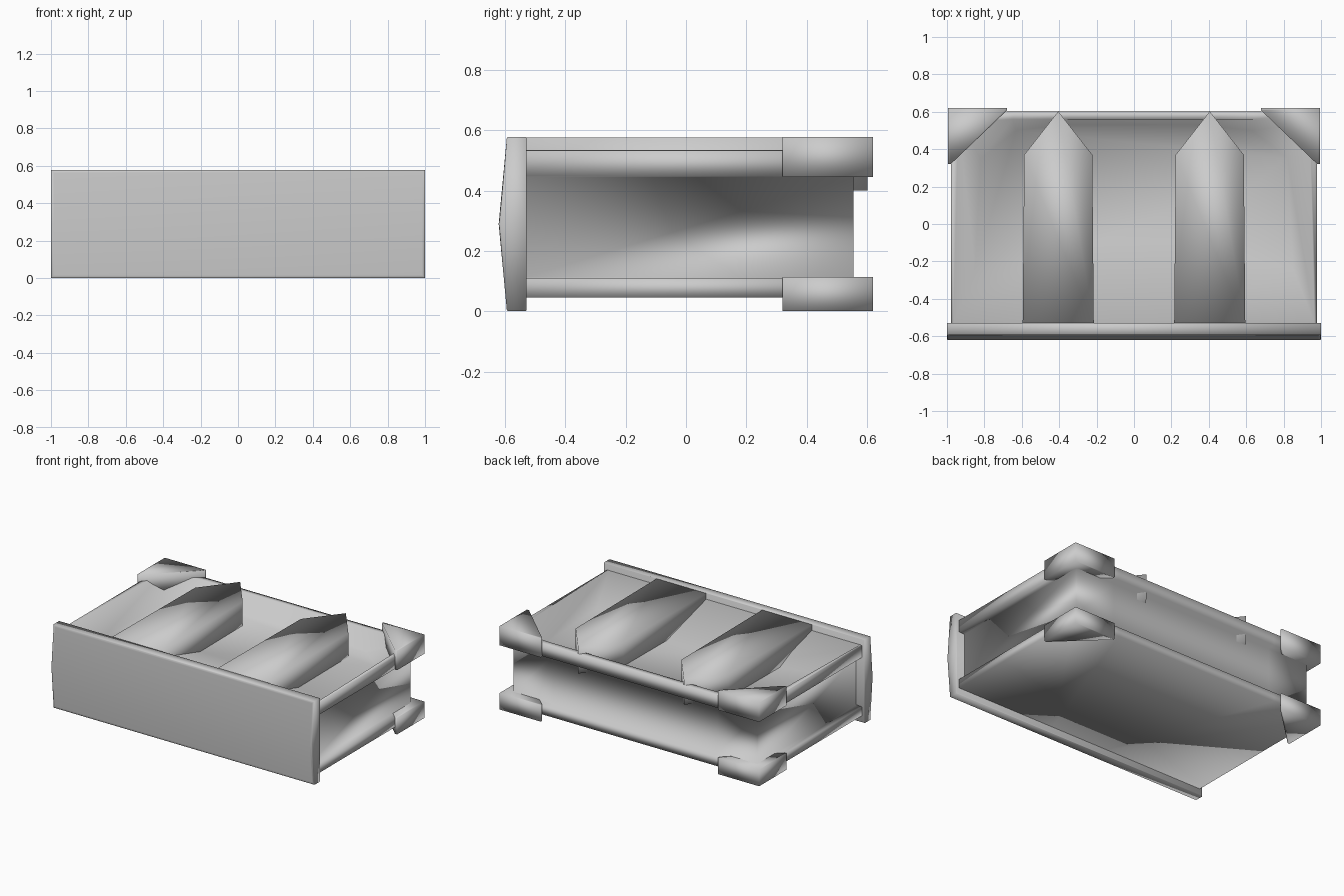
import bpy, bmesh

if "Cube" in bpy.data.objects:
    bpy.data.objects.remove(bpy.data.objects["Cube"])


def make(name, rings):
    """Skin a list of equal-length vertex rings, cap both ends, smooth it."""
    bm = bmesh.new()
    loops = [[bm.verts.new(p) for p in r] for r in rings]
    for a, b in zip(loops, loops[1:]):
        n = len(a)
        for i in range(n):
            bm.faces.new((a[i], a[(i + 1) % n], b[(i + 1) % n], b[i]))
    bm.faces.new(loops[0][::-1])
    bm.faces.new(loops[-1])
    bmesh.ops.recalc_face_normals(bm, faces=bm.faces)
    me = bpy.data.meshes.new(name)
    bm.to_mesh(me)
    bm.free()
    ob = bpy.data.objects.new(name, me)
    bpy.context.collection.objects.link(ob)
    for p in me.polygons:
        p.use_smooth = True
    return ob


def ring(pts, z):
    return [(x, y, z) for x, y in pts]


def mirrored(half):
    """Complete an outline from its right half (front to back)."""
    return half + [(-x, y) for x, y in reversed(half)]


# Front panel: softly rounded rim and a slight bulge across its face
def panel_ring(inset, y, bulge):
    x, lo, hi = 1 - inset, inset, .578 - inset
    return [(-x, y, lo), (x, y, lo), (x, y - bulge, .289), (x, y, hi),
            (-x, y, hi), (-x, y - bulge, .289)]


make("front_panel", [panel_ring(.003, -.528, 0), panel_ring(0, -.531, 0),
                     panel_ring(0, -.590, .025), panel_ring(.004, -.594, .025),
                     panel_ring(.016, -.595, .026)])

# Body: flanges and grooved sides as one smooth skin, with a sunken sloping top
outer = mirrored([(.22, -.535), (.978, -.535), (.978, .605), (.63, .605), (.35, .605)])
core = mirrored([(.22, -.535), (.935, -.535), (.935, .555), (.63, .555), (.35, .555)])
rim = mirrored([(.22, -.53), (.965, -.53), (.94, .54), (.65, .56), (.35, .56)])
floor = mirrored([(.22, -.10), (.85, -.24), (.82, .35), (.63, .50), (.35, .53)])
make("body", [ring(outer, .045), ring(outer, .108), ring(core, .112),
              ring(core, .445), ring(outer, .449), ring(outer, .532),
              ring(rim, .535), ring(floor, .41)])

# Pointed ribs across the top
for side, label in ((-1, "left"), (1, "right")):
    c = side * .405
    plan = [(c - .19, -.535), (c + .19, -.535), (c + .182, .37), (c, .602), (c - .182, .37)]
    make("top_rib_" + label, [ring(plan, .40), ring(plan, .575)])

# Triangular corner blocks at the back, top and bottom
for s, label in ((-1, "left"), (1, "right")):
    plan = [(s * .995, .32), (s * .995, .62), (s * .68, .62), (s * .68, .607), (s * .98, .32)]
    make("upper_corner_" + label, [ring(plan, z) for z in (.445, .578)])
    make("lower_corner_" + label, [ring(plan, z) for z in (0, .114)])
